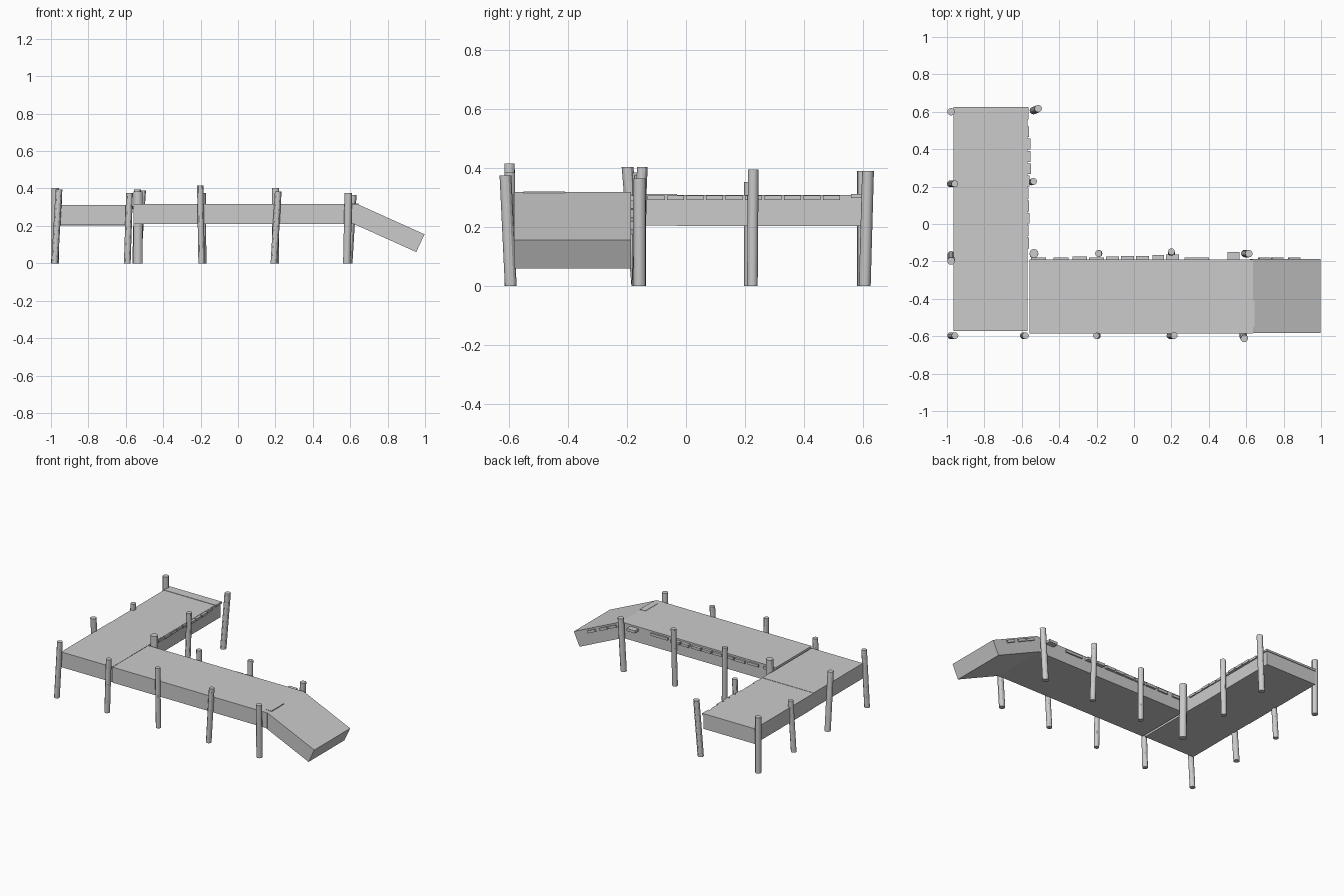
import bpy, bmesh, random
from mathutils import Vector

random.seed(4)


def make(name, bm):
    bmesh.ops.recalc_face_normals(bm, faces=bm.faces)
    me = bpy.data.meshes.new(name)
    bm.to_mesh(me)
    bm.free()
    ob = bpy.data.objects.new(name, me)
    bpy.context.collection.objects.link(ob)
    return ob


def box(name, x0, x1, y0, y1, z0, z1):
    bm = bmesh.new()
    bmesh.ops.create_cube(bm, size=1)
    for v in bm.verts:
        v.co = ((x0 + x1) / 2 + v.co.x * (x1 - x0),
                (y0 + y1) / 2 + v.co.y * (y1 - y0),
                (z0 + z1) / 2 + v.co.z * (z1 - z0))
    return make(name, bm)


def extrude_profile(name, pts, y0, y1):
    bm = bmesh.new()
    face = bm.faces.new([bm.verts.new((x, y0, z)) for x, z in pts])
    ext = bmesh.ops.extrude_face_region(bm, geom=[face])
    verts = [g for g in ext['geom'] if isinstance(g, bmesh.types.BMVert)]
    bmesh.ops.translate(bm, verts=verts, vec=(0, y1 - y0, 0))
    return make(name, bm)


def post(name, base, top, height, r=0.018):
    # leaning round pile with level ends
    bm = bmesh.new()
    bmesh.ops.create_cone(bm, cap_ends=True, segments=12,
                          radius1=r, radius2=r, depth=1)
    a, b = Vector((*base, 0)), Vector((*top, height))
    for v in bm.verts:
        p = a.lerp(b, v.co.z + 0.5)
        v.co = (p.x + v.co.x, p.y + v.co.y, p.z)
    ob = make(name, bm)
    bpy.context.view_layer.objects.active = ob
    ob.select_set(True)
    bpy.ops.object.shade_smooth_by_angle()
    ob.select_set(False)


# deck bodies
box("side_deck_corner", -0.965, -0.57, -0.572, -0.03, 0.205, 0.311)
box("side_deck_far", -0.965, -0.57, -0.03, 0.62, 0.203, 0.309)
box("long_deck", -0.56, 0.635, -0.585, -0.19, 0.21, 0.318)
extrude_profile("ramp", [(0.635, 0.318), (0.997, 0.155), (0.953, 0.06),
                         (0.62, 0.21)], -0.583, -0.187)

# plank ends along the long deck: start, end, overhang
long_planks = [(-0.55, -0.47, .01), (-0.43, -0.35, .01), (-0.33, -0.25, .015),
               (-0.24, -0.16, .012), (-0.15, -0.08, .015), (-0.07, 0.0, .018),
               (0.01, 0.08, .02), (0.10, 0.16, .024), (0.17, 0.24, .026),
               (0.27, 0.40, .01), (0.50, 0.565, .04)]
for x0, x1, d in long_planks:
    box("long_plank", x0, x1, -0.57, -0.19 + d, 0.288, 0.306)

# plank ends along the side deck
for i in range(10):
    y = -0.13 + i * 0.066
    box("side_plank", -0.95, -0.57 + random.uniform(0.005, 0.02),
        y, y + 0.058, 0.291, 0.307)
box("end_plank", -0.965, -0.563, 0.56, 0.625, 0.298, 0.3115)

# plank ends on the ramp
for x in (0.67, 0.74, 0.83):
    z = 0.318 - (x - 0.635) * 0.45
    extrude_profile("ramp_plank", [(x, z - 0.012), (x + 0.06, z - 0.039),
                                   (x + 0.053, z - 0.055), (x - 0.007, z - 0.028)],
                    -0.57, -0.178)
box("ramp_joint_plank", 0.60, 0.643, -0.55, -0.41, 0.304, 0.32)

# piles: base, top, height, radius
posts = [((-0.978, 0.60), (-0.978, 0.60), .39, .02),
         ((-0.982, 0.215), (-0.958, 0.215), .352, .018),
         ((-0.978, -0.165), (-0.978, -0.198), .403, .02),
         ((-0.98, -0.597), (-0.957, -0.597), .395, .018),
         ((-0.538, 0.606), (-0.512, 0.617), .39, .02),
         ((-0.547, 0.225), (-0.537, 0.228), .395, .018),
         ((-0.535, -0.16), (-0.535, -0.158), .385, .024),
         ((-0.187, -0.158), (-0.190, -0.158), .375, .018),
         ((0.20, -0.165), (0.20, -0.148), .403, .018),
         ((0.592, -0.158), (0.614, -0.158), .365, .02),
         ((-0.592, -0.597), (-0.58, -0.597), .375, .018),
         ((-0.195, -0.598), (-0.202, -0.598), .415, .017),
         ((0.192, -0.597), (0.215, -0.597), .385, .018),
         ((0.582, -0.594), (0.59, -0.612), .375, .02)]
for b, t, h, r in posts:
    post("post", b, t, h, r)
